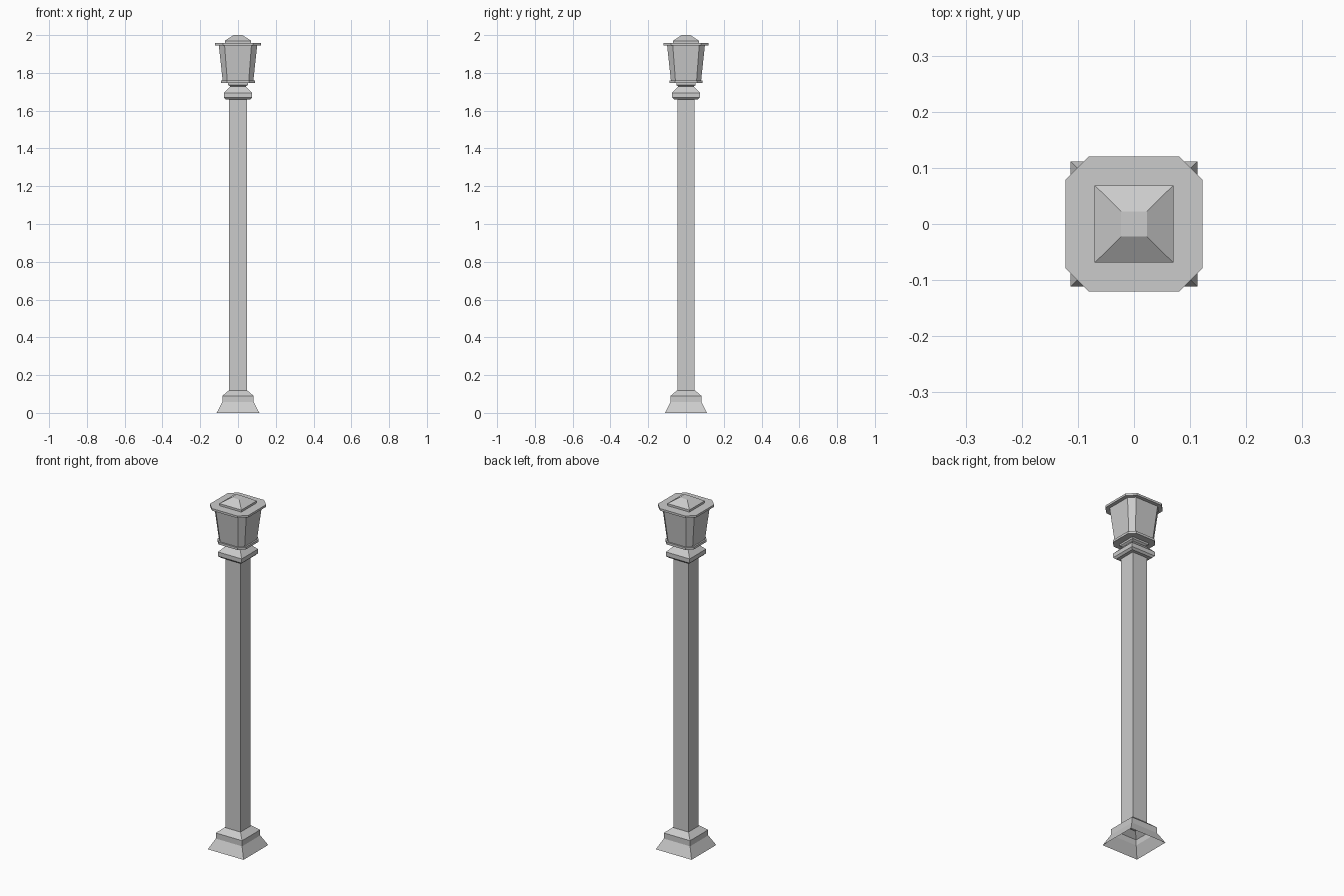
import bpy, bmesh

if "Cube" in bpy.data.objects:
    bpy.data.objects.remove(bpy.data.objects["Cube"])

DEPTH = 0.985  # the post is very slightly shallower than wide


def ring(half, cut):
    """Square outline, or an octagon when the corners are cut."""
    if cut == 0:
        return [(half, -half), (half, half), (-half, half), (-half, -half)]
    a = half - cut
    return [(a, -half), (half, -a), (half, a), (a, half),
            (-a, half), (-half, a), (-half, -a), (-a, -half)]


def loft(name, profile, cut=0.0, bottom=True, top=True):
    """Stack rings from (half width, height) pairs; cut is a fraction of half width."""
    bm = bmesh.new()
    rings = [[bm.verts.new((x, y * DEPTH, z)) for x, y in ring(h, h * cut)]
             for h, z in profile]
    for lo, hi in zip(rings, rings[1:]):
        n = len(lo)
        for i in range(n):
            j = (i + 1) % n
            bm.faces.new((lo[i], lo[j], hi[j], hi[i]))
    if bottom:
        bm.faces.new(rings[0][::-1])
    if top:
        bm.faces.new(rings[-1])
    mesh = bpy.data.meshes.new(name)
    bm.to_mesh(mesh)
    bm.free()
    obj = bpy.data.objects.new(name, mesh)
    bpy.context.collection.objects.link(obj)
    return obj


# Flared foot, hollow underneath
loft("foot", [(0.113, 0), (0.083, 0.058), (0.083, 0.09), (0.05, 0.118)],
     bottom=False, top=False)

# Square shaft
loft("shaft", [(0.047, 0.112), (0.047, 1.665)])

# Collar and neck under the lantern
loft("collar", [(0.065, 1.66), (0.075, 1.67), (0.075, 1.694), (0.04, 1.73)])
loft("neck", [(0.04, 1.728), (0.052, 1.736), (0.052, 1.748)])

# Lantern with chamfered corners between two plates
loft("lantern_tray", [(0.09, 1.746), (0.09, 1.759)], cut=0.34)
loft("lantern_body", [(0.081, 1.757), (0.102, 1.95)], cut=0.3)
loft("lantern_roof", [(0.122, 1.946), (0.122, 1.958)], cut=0.34)

# Pyramid cap
loft("cap", [(0.07, 1.956), (0.07, 1.97), (0.023, 2.0)])
